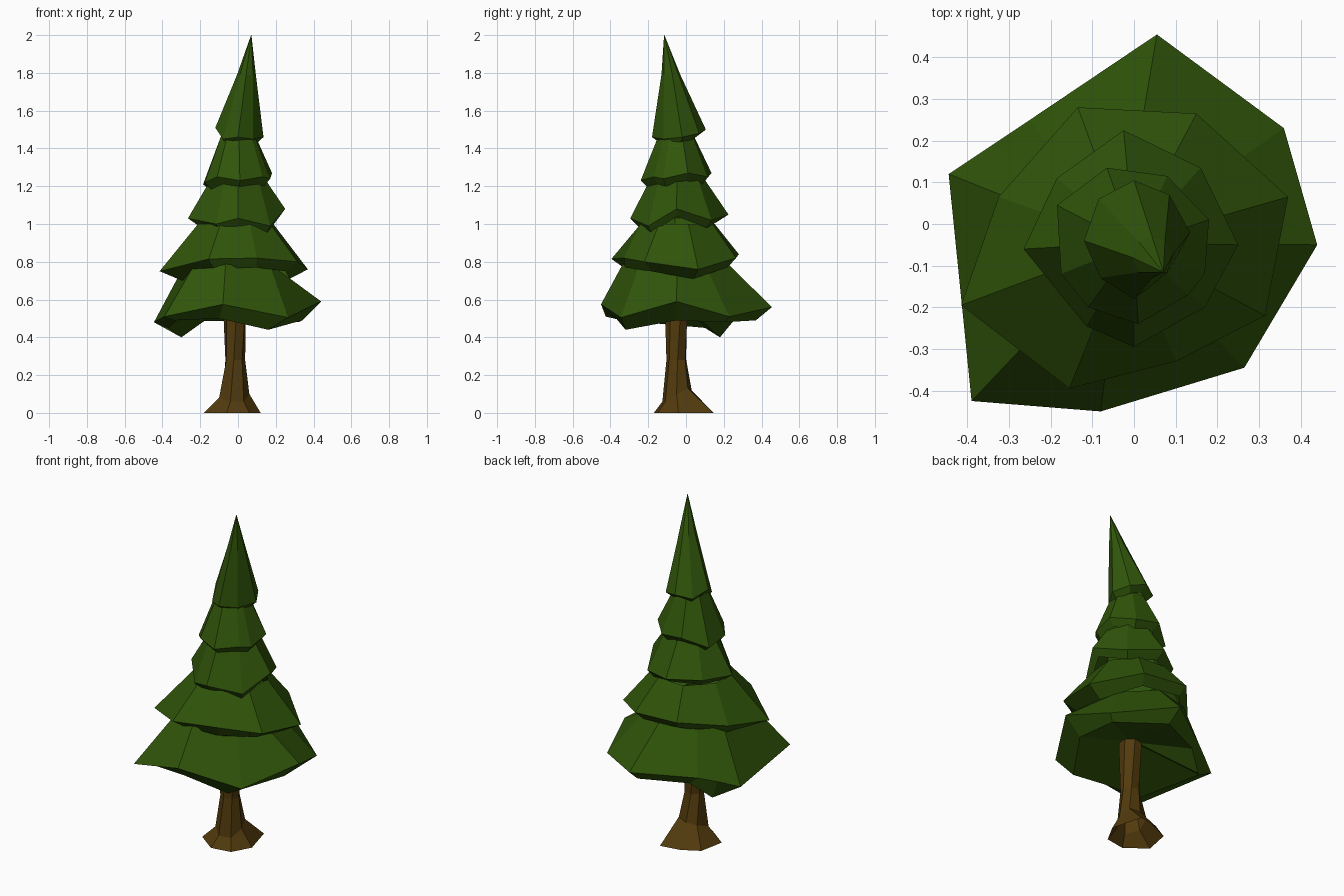
import bpy, math
from mathutils import Vector


def material(name, rgb):
    m = bpy.data.materials.new(name)
    m.diffuse_color = (*rgb, 1)
    return m


GREEN = material("needles", (0.03, 0.092, 0.003))
BROWN = material("bark", (0.085, 0.043, 0.004))


def loft(name, rings, mat):
    """Open flat-shaded skin through rings of equal point count, bottom to top."""
    n = len(rings[0])
    verts = [tuple(p) for r in rings for p in r]
    faces = [(k * n + i, k * n + (i + 1) % n, (k + 1) * n + (i + 1) % n, (k + 1) * n + i)
             for k in range(len(rings) - 1) for i in range(n)]
    me = bpy.data.meshes.new(name)
    me.from_pydata(verts, [], faces)
    me.materials.append(mat)
    ob = bpy.data.objects.new(name, me)
    bpy.context.collection.objects.link(ob)
    return ob


def radial(outline, centre, radius, z=None, dz=0):
    """Ring facing the same directions as the outline, at a fixed radius."""
    ring = []
    for x, y, h in outline:
        d = Vector((x - centre[0], y - centre[1])).normalized() * radius
        ring.append((centre[0] + d.x, centre[1] + d.y, h + dz if z is None else z))
    return ring


# Trunk with flared root and a slight twist
foot = [(0.12, -0.04), (0.07, 0.145), (-0.05, 0.125), (-0.15, 0.07),
        (-0.18, -0.08), (-0.06, -0.17), (0.06, -0.15)]
root = [(0.06, -0.05), (0.04, 0.01), (-0.02, 0.03), (-0.08, 0.01),
        (-0.1, -0.07), (-0.04, -0.125), (0.03, -0.11)]
heights = [0.1, 0.13, 0.12, 0.11, 0.08, 0.06, 0.06]
trunk = [[(x, y, 0) for x, y in foot],
         [(x, y, z) for (x, y), z in zip(root, heights)]]
for z, r, twist in ((0.28, 0.054, 0.1), (0.59, 0.064, 0.4)):
    trunk.append([(-0.016 + r * math.cos(i * math.tau / 7 + twist),
                   -0.05 + r * math.sin(i * math.tau / 7 + twist), z) for i in range(7)])
loft("trunk", trunk, BROWN)

# Lowest tier: drooping skirt with a shallow hollow underneath
edge = [(0.44, -0.05, 0.59), (0.36, 0.23, 0.51), (0.055, 0.455, 0.56), (-0.25, 0.25, 0.53),
        (-0.34, 0.19, 0.51), (-0.445, 0.12, 0.48), (-0.39, -0.425, 0.51),
        (-0.08, -0.45, 0.575), (0.265, -0.345, 0.505)]
rim = [(0.34, -0.05, 0.49), (0.32, 0.2, 0.48), (0.06, 0.37, 0.49), (-0.2, 0.25, 0.485),
       (-0.3, 0.18, 0.40), (-0.37, 0.1, 0.45), (-0.33, -0.34, 0.49),
       (-0.1, -0.37, 0.5), (0.16, -0.32, 0.44)]
tops = [0.73, 0.75, 0.78, 0.78, 0.78, 0.77, 0.8, 0.81, 0.79]
top = [(x, y, z) for (x, y, _), z in zip(radial(edge, (-0.03, -0.045), 0.28), tops)]
hollow = radial(edge, (-0.016, -0.05), 0.05, 0.58)
loft("branches_lowest", [hollow, rim, edge, top], GREEN)

# Middle tiers: outline, centre, underside radius and drop, top radius and height
tiers = [
    ("branches_low",
     [(0.37, 0.065, 0.76), (0.15, 0.265, 0.82), (-0.135, 0.28, 0.84), (-0.325, 0.065, 0.79),
      (-0.415, -0.195, 0.75), (-0.155, -0.395, 0.815), (0.1, -0.33, 0.82), (0.315, -0.22, 0.8)],
     (-0.015, -0.045), 0.3, -0.05, 0.21, 1.0),
    ("branches_middle",
     [(0.25, -0.05, 1.08), (0.16, 0.135, 1.02), (-0.025, 0.225, 1.05), (-0.185, 0.11, 1.04),
      (-0.265, -0.06, 1.03), (-0.115, -0.245, 1.0), (0.0, -0.295, 1.03), (0.17, -0.2, 0.99)],
     (0, -0.045), 0.208, -0.04, 0.148, 1.23),
    ("branches_high",
     [(0.18, 0.01, 1.27), (0.08, 0.115, 1.25), (-0.065, 0.135, 1.27), (-0.185, 0.045, 1.21),
      (-0.175, -0.12, 1.22), (-0.11, -0.2, 1.25), (0.01, -0.24, 1.23), (0.13, -0.17, 1.25),
      (0.17, -0.12, 1.24)],
     (0, -0.05), 0.15, -0.04, 0.095, 1.47),
]
for name, line, c, r_under, drop, r_top, z_top in tiers:
    loft(name, [radial(line, c, r_under, dz=drop), line, radial(line, c, r_top, z_top)], GREEN)

# Leaning pointed crown
line = [(0.135, -0.02, 1.46), (0.085, 0.07, 1.48), (0.0, 0.105, 1.5), (-0.085, 0.06, 1.48),
        (-0.12, -0.04, 1.51), (-0.08, -0.13, 1.45), (0.0, -0.18, 1.46), (0.08, -0.12, 1.45)]
c = (0.005, -0.04)
shoulder = [(x + 0.04, y - 0.04, z) for x, y, z in radial(line, c, 0.05, 1.79)]
tip = [(0.07 + 0.001 * math.cos(i * math.tau / 8), -0.115 + 0.001 * math.sin(i * math.tau / 8), 2.0)
       for i in range(8)]
loft("crown", [radial(line, c, 0.098, dz=-0.03), line, shoulder, tip], GREEN)
